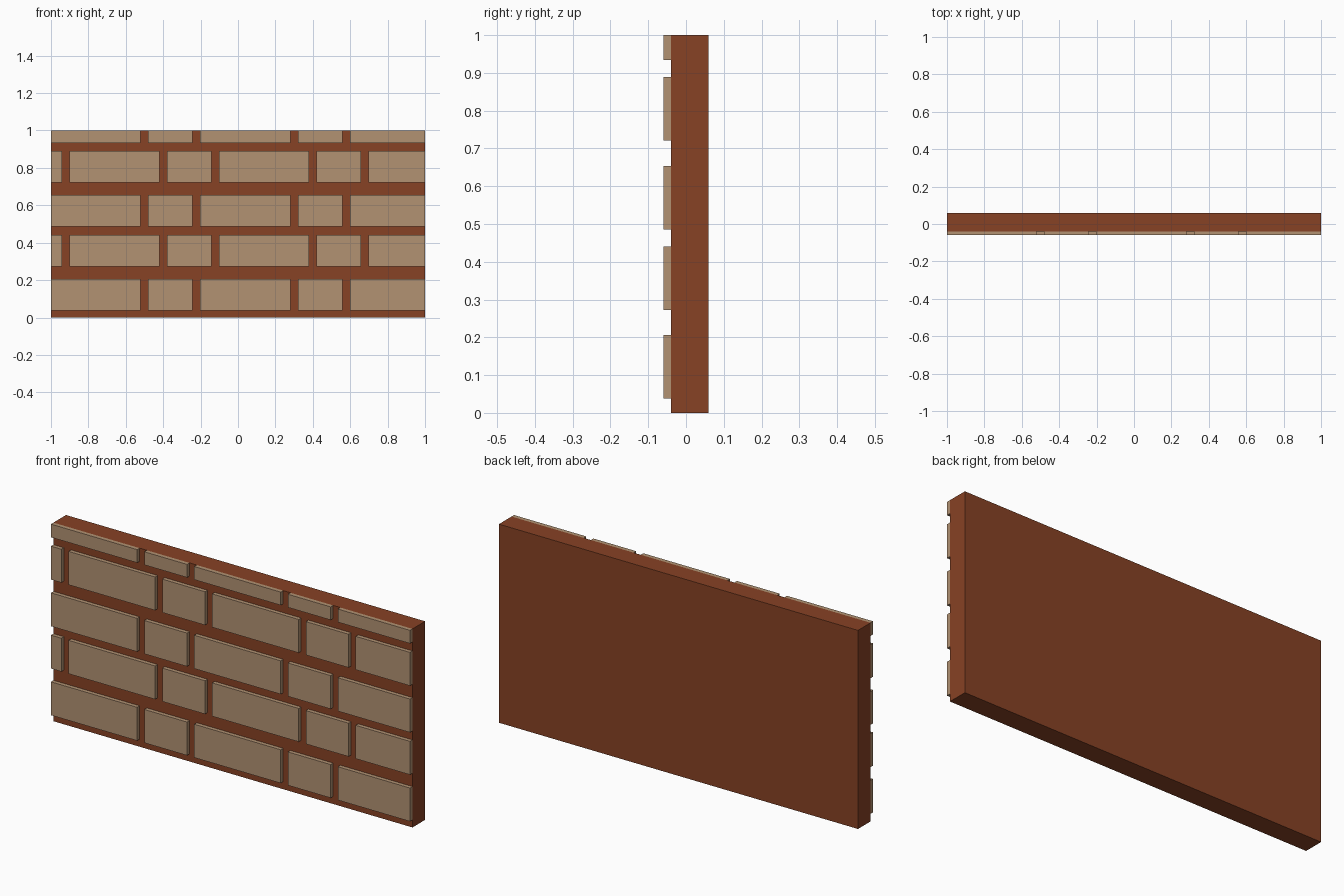
import bpy, bmesh
from mathutils import Matrix, Vector

if "Cube" in bpy.data.objects:
    bpy.data.objects.remove(bpy.data.objects["Cube"])


def material(name, rgb):
    m = bpy.data.materials.new(name)
    m.diffuse_color = (*rgb, 1.0)
    m.use_nodes = True
    m.node_tree.nodes["Principled BSDF"].inputs["Base Color"].default_value = m.diffuse_color
    return m


MORTAR = material("red brown mortar", (0.242, 0.054, 0.018))
STONE = material("tan stone", (0.445, 0.288, 0.171))


def boxes(name, bounds, mat):
    """One object holding a box for each (x0, x1, y0, y1, z0, z1)."""
    bm = bmesh.new()
    for x0, x1, y0, y1, z0, z1 in bounds:
        centre = Vector((x0 + x1, y0 + y1, z0 + z1)) / 2
        size = Matrix.Diagonal((x1 - x0, y1 - y0, z1 - z0, 1))
        bmesh.ops.create_cube(bm, size=1, matrix=Matrix.Translation(centre) @ size)
    me = bpy.data.meshes.new(name)
    bm.to_mesh(me)
    bm.free()
    me.materials.append(mat)
    ob = bpy.data.objects.new(name, me)
    bpy.context.collection.objects.link(ob)
    return ob


# Solid wall slab behind the bricks
boxes("wall_slab", [(-1, 1, -0.04, 0.06, 0, 1)], MORTAR)

# Long and short bricks alternate; every second course is shifted by 0.1
LONG, SHORT, GAP = 0.482, 0.238, 0.04
COURSES = [(0.038, 0.206), (0.273, 0.441), (0.486, 0.654), (0.721, 0.889), (0.934, 1.0)]

for row, (z0, z1) in enumerate(COURSES):
    x = -1.802 + 0.1 * (row % 2) + 0.0
    x = (-1.0 if row % 2 == 0 else -0.9) - 0.002 - SHORT - GAP
    bricks, long_next = [], False
    while x < 1:
        length = LONG if long_next else SHORT
        # Bricks are cut off at the wall ends
        a, b = max(x, -1), min(x + length, 1)
        if b - a > 0.01:
            bricks.append((a, b, -0.06, -0.04, z0, z1))
        x += length + GAP
        long_next = not long_next
    boxes(f"brick_course_{row + 1}", bricks, STONE)
